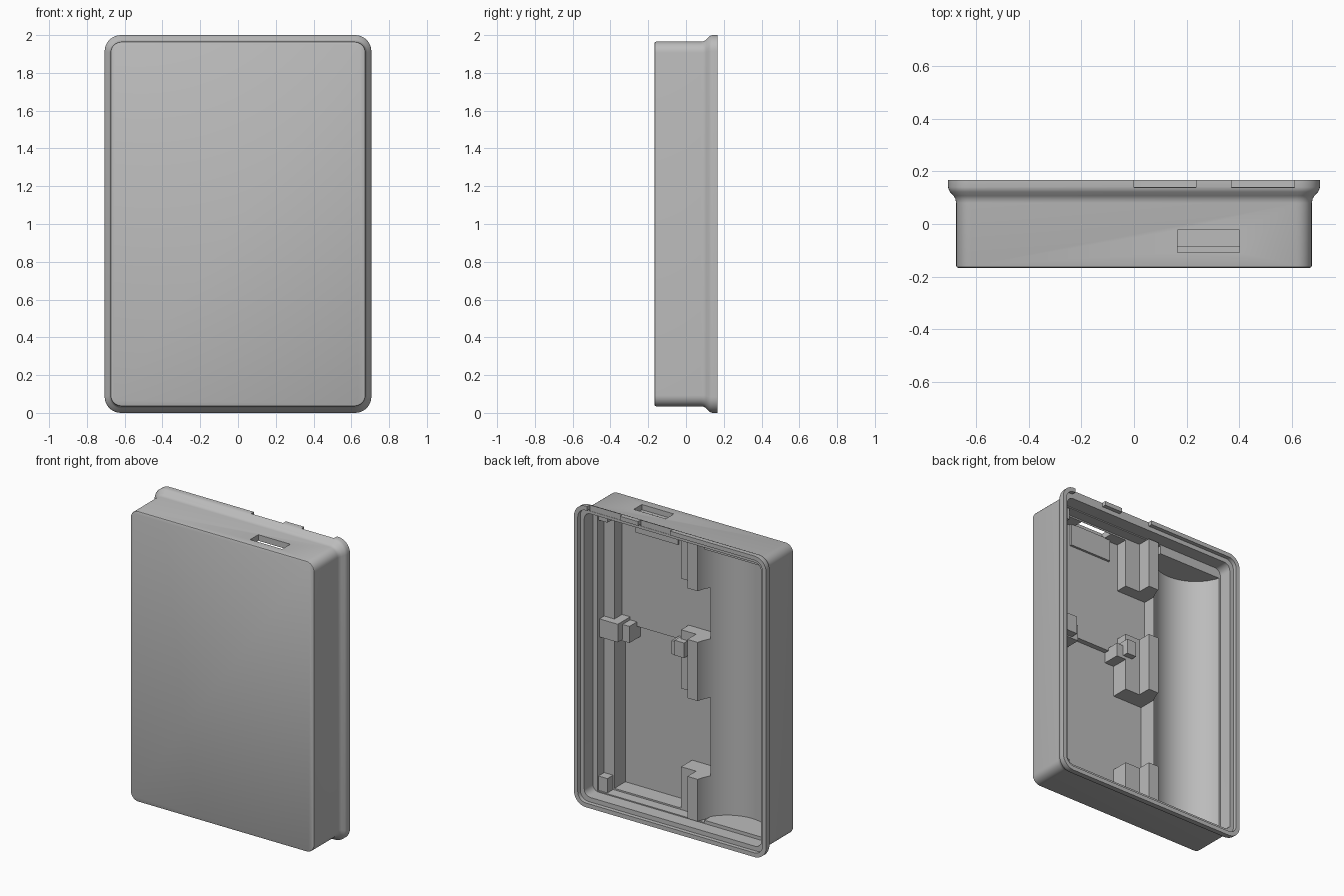
import bpy, bmesh, math

if "Cube" in bpy.data.objects:
    bpy.data.objects.remove(bpy.data.objects["Cube"])

grey = bpy.data.materials.new("case grey")
grey.use_nodes = True
GREY = (0.5, 0.5, 0.5, 1)
grey.diffuse_color = GREY
grey.node_tree.nodes["Principled BSDF"].inputs["Base Color"].default_value = GREY


def loft(name, rings):
    """Solid through matching closed rings of points."""
    bm = bmesh.new()
    loops = [[bm.verts.new(p) for p in ring] for ring in rings]
    n = len(loops[0])
    for a, b in zip(loops, loops[1:]):
        for i in range(n):
            j = (i + 1) % n
            bm.faces.new((a[i], a[j], b[j], b[i]))
    bm.faces.new(loops[0])
    bm.faces.new(loops[-1])
    bmesh.ops.recalc_face_normals(bm, faces=bm.faces)
    mesh = bpy.data.meshes.new(name)
    bm.to_mesh(mesh)
    bm.free()
    mesh.materials.append(grey)
    ob = bpy.data.objects.new(name, mesh)
    bpy.context.collection.objects.link(ob)
    return ob


def rounded(y, hx, hz, r, steps=8):
    """Rounded rectangle in the xz plane, centred on z = 1."""
    ring = []
    for k, (sx, sz) in enumerate([(1, 1), (-1, 1), (-1, -1), (1, -1)]):
        for i in range(steps + 1):
            a = math.pi / 2 * (k + i / steps)
            ring.append((sx * (hx - r) + r * math.cos(a), y,
                         1 + sz * (hz - r) + r * math.sin(a)))
    return ring


def prism(name, outline, z0, z1):
    """Extrude an xy outline along z."""
    return loft(name, [[(x, y, z) for x, y in outline] for z in (z0, z1)])


def block(name, x0, x1, y0, y1, z0, z1):
    return prism(name, [(x0, y0), (x1, y0), (x1, y1), (x0, y1)], z0, z1)


def select(ob):
    bpy.ops.object.select_all(action="DESELECT")
    ob.select_set(True)
    bpy.context.view_layer.objects.active = ob


def cut(target, cutter):
    cutter.hide_render = True
    mod = target.modifiers.new("cut", "BOOLEAN")
    mod.operation, mod.solver, mod.object = "DIFFERENCE", "EXACT", cutter
    select(target)
    bpy.ops.object.modifier_apply(modifier=mod.name)
    bpy.data.objects.remove(cutter)


# Outer shell with flared rim
shell = loft("case_shell", [rounded(*s) for s in [
    (-0.167, 0.667, 0.957, 0.05), (-0.164, 0.673, 0.963, 0.056),
    (-0.158, 0.675, 0.965, 0.058), (0.08, 0.675, 0.965, 0.058),
    (0.095, 0.678, 0.968, 0.061), (0.107, 0.685, 0.976, 0.067),
    (0.122, 0.699, 0.993, 0.078), (0.132, 0.704, 0.998, 0.083),
    (0.14, 0.706, 1.0, 0.085), (0.167, 0.706, 1.0, 0.085)]])

# Rim step and main opening
cut(shell, loft("step_cutter", [rounded(y, 0.679, 0.972, 0.06) for y in (0.14, 0.3)]))
cut(shell, loft("opening_cutter", [rounded(y, 0.65, 0.942, 0.045) for y in (0.05, 0.3)]))

# Round battery trough
CX, CY, R = -0.39, 0.125, 0.26


def arc(a0, a1, n):
    return [(CX + R * math.cos(math.radians(a0 + (a1 - a0) * i / n)),
             CY + R * math.sin(math.radians(a0 + (a1 - a0) * i / n)))
            for i in range(n + 1)]


trough = arc(180, 360, 32) + [(CX + R, 0.3), (CX - R, 0.3)]
cut(shell, prism("trough_cutter", trough, 0.08, 1.88))

# Stepped circuit board pocket, connector slot and latch notches
FLOOR, LEDGE = -0.135, -0.02
cut(shell, block("ledge_cutter", -0.17, 0.615, LEDGE, 0.3, 0.065, 1.935))
cut(shell, block("pocket_cutter", -0.17, 0.54, FLOOR, 0.3, 0.075, 1.925))
cut(shell, block("slot_cutter", 0.165, 0.4, -0.108, -0.023, 1.85, 2.1))
for x0, x1 in [(0, 0.235), (0.37, 0.61)]:
    cut(shell, block("notch_cutter", x0, x1, 0.138, 0.3, 1.96, 2.1))
parts = [shell]

# Raised floor under the upper board, and connector rest
parts.append(block("raised_floor", -0.175, 0.55, -0.15, -0.1, 1.15, 1.93))
parts.append(block("connector_rest", 0.12, 0.43, -0.15, -0.085, 1.78, 1.93))

# Posts between the battery and the boards, hollowed on the battery side
side = arc(-39, -12, 8)
profile = side + [(-0.06, side[-1][1]), (-0.06, LEDGE), (0.05, LEDGE),
                  (0.05, -0.15), (side[0][0], -0.15)]
for place, z0, z1 in [("lower", 0.07, 0.35), ("middle", 0.87, 1.26), ("upper", 1.6, 1.935)]:
    parts.append(prism(place + "_post", profile, z0, z1))

# Small stops that locate the boards
parts.append(block("post_stop", 0.04, 0.12, -0.15, LEDGE, 1.08, 1.17))
parts.append(block("post_stop_tip", 0.0, 0.07, -0.15, 0.02, 1.1, 1.2))
parts.append(block("side_stop", 0.43, 0.55, -0.15, LEDGE, 1.07, 1.18))
parts.append(block("side_stop_tip", 0.48, 0.62, -0.1, 0.03, 1.08, 1.2))
for place, z0, z1 in [("lower", 0.06, 0.16), ("upper", 1.86, 1.94)]:
    parts.append(block(place + "_corner_stop", 0.55, 0.625, -0.05, 0.04, z0, z1))

for ob in parts:
    select(ob)
    bpy.ops.object.shade_smooth_by_angle(angle=math.radians(32))
